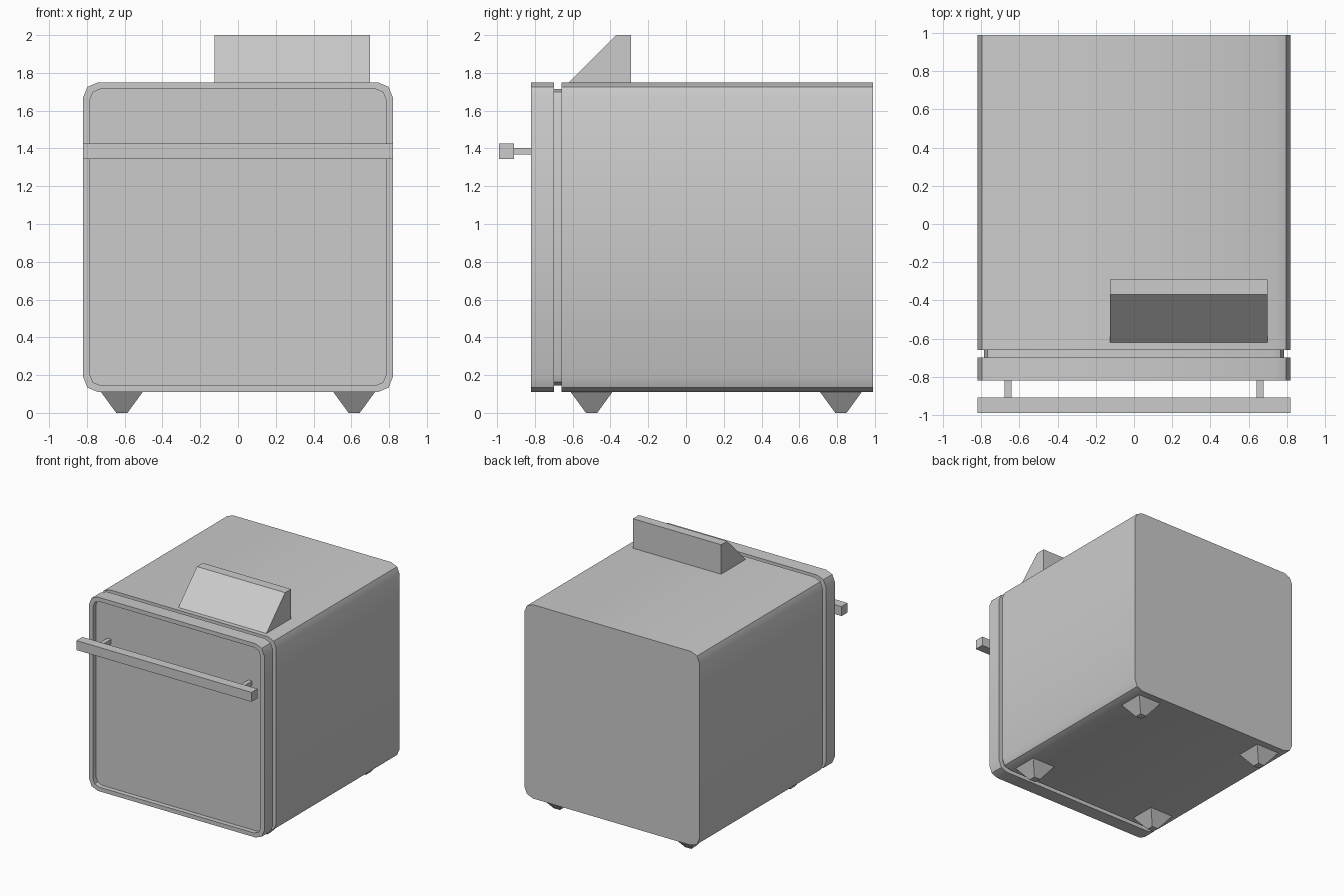
import bpy
import bmesh
from math import cos, sin, pi, radians

cube = bpy.data.objects.get("Cube")
if cube:
    bpy.data.objects.remove(cube, do_unlink=True)

grey = bpy.data.materials.new("plain grey")
grey.use_nodes = True
colour = (0.6, 0.6, 0.6, 1)
grey.diffuse_color = colour
grey.node_tree.nodes["Principled BSDF"].inputs["Base Color"].default_value = colour

MID_Z = 0.93      # centre height of the casing
HALF = 0.82       # half width of the casing
RIM = 0.035       # width of the door rim and depth of the seal groove
RADIUS = 0.08


def finish(name, bm, smooth=False):
    bmesh.ops.recalc_face_normals(bm, faces=bm.faces)
    mesh = bpy.data.meshes.new(name)
    bm.to_mesh(mesh)
    bm.free()
    mesh.materials.append(grey)
    obj = bpy.data.objects.new(name, mesh)
    bpy.context.collection.objects.link(obj)
    if smooth:
        bpy.ops.object.select_all(action="DESELECT")
        obj.select_set(True)
        bpy.context.view_layer.objects.active = obj
        bpy.ops.object.shade_smooth_by_angle(angle=radians(30))
    return obj


def box(name, x0, x1, y0, y1, z0, z1):
    bm = bmesh.new()
    bmesh.ops.create_cube(bm, size=1)
    for v in bm.verts:
        v.co.x = x1 if v.co.x > 0 else x0
        v.co.y = y1 if v.co.y > 0 else y0
        v.co.z = z1 if v.co.z > 0 else z0
    return finish(name, bm)


def rounded_ring(bm, y, inset=0, steps=2):
    """Rounded square loop in the xz plane."""
    half, radius = HALF - inset, RADIUS - inset * 0.6
    ring = []
    for corner in range(4):
        sx = 1 if corner in (0, 3) else -1
        sz = 1 if corner < 2 else -1
        for i in range(steps + 1):
            a = (corner + i / steps) * pi / 2
            ring.append(bm.verts.new((sx * (half - radius) + radius * cos(a), y,
                                      MID_Z + sz * (half - radius) + radius * sin(a))))
    return ring


def loft(name, sections):
    """Bridge rounded rings given as (y, inset) and cap both ends."""
    bm = bmesh.new()
    rings = [rounded_ring(bm, y, inset) for y, inset in sections]
    for a, b in zip(rings, rings[1:]):
        for i in range(len(a)):
            j = (i + 1) % len(a)
            bm.faces.new((a[i], a[j], b[j], b[i]))
    bm.faces.new(rings[0])
    bm.faces.new(rings[-1])
    return finish(name, bm, smooth=True)


# Casing, seal groove and door with a recessed front panel
loft("casing", [(-0.66, 0), (0.99, 0)])
loft("door_seal", [(-0.71, RIM), (-0.65, RIM)])
loft("door", [(-0.78, RIM), (-0.82, RIM), (-0.82, 0), (-0.70, 0)])

# Door handle
box("handle_bar", -HALF, HALF, -0.99, -0.91, 1.345, 1.425)
for side, s in (("left", 1), ("right", -1)):
    x = s * 0.66
    box("handle_post_" + side, x - 0.018, x + 0.018, -0.92, -0.77, 1.367, 1.403)

# Wedge-shaped control housing on the top
bm = bmesh.new()
profile = [(-0.62, 1.75), (-0.37, 2.0), (-0.29, 2.0), (-0.29, 1.75)]
face = bm.faces.new([bm.verts.new((-0.125, y, z)) for y, z in profile])
side = bmesh.ops.extrude_face_region(bm, geom=[face])["geom"]
bmesh.ops.translate(bm, vec=(0.825, 0, 0),
                    verts=[v for v in side if isinstance(v, bmesh.types.BMVert)])
finish("control_housing", bm)

# Tapered feet
for end, y in (("front", -0.5), ("back", 0.82)):
    for side, x in (("left", 0.615), ("right", -0.615)):
        foot = box(f"foot_{end}_{side}", x - 0.11, x + 0.11, y - 0.11, y + 0.11, 0, 0.11)
        for v in foot.data.vertices:
            if v.co.z < 0.05:
                v.co.x = x + (v.co.x - x) * 0.27
                v.co.y = y + (v.co.y - y) * 0.27
